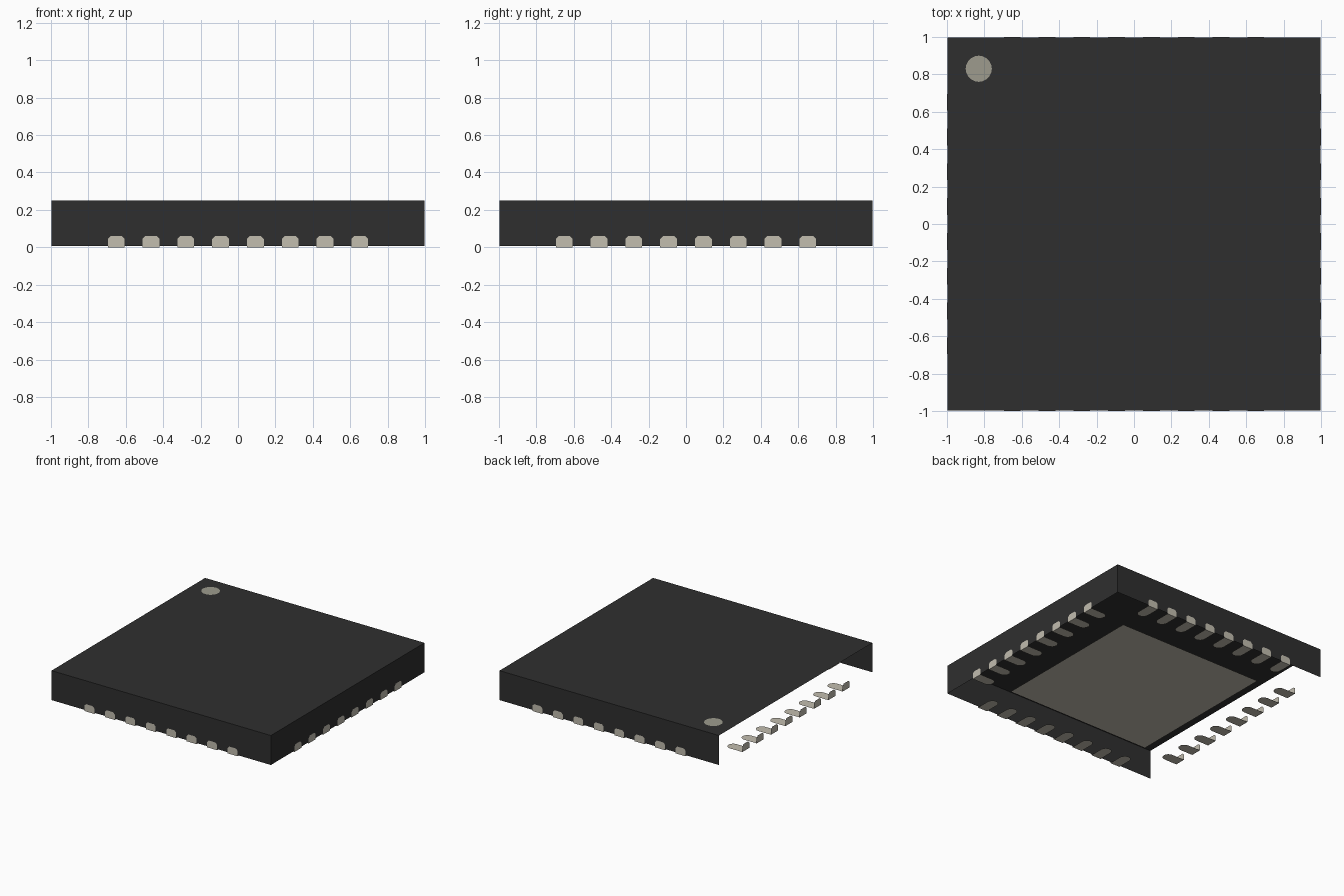
import bpy
import bmesh
from math import pi, cos, sin
from mathutils import Matrix

default = bpy.data.objects.get("Cube")
if default:
    bpy.data.objects.remove(default, do_unlink=True)


def material(name, rgb):
    mat = bpy.data.materials.new(name)
    mat.use_nodes = True
    mat.diffuse_color = (*rgb, 1)
    mat.node_tree.nodes["Principled BSDF"].inputs["Base Color"].default_value = (*rgb, 1)
    return mat


def finish(bm, name, mat):
    mesh = bpy.data.meshes.new(name)
    bm.to_mesh(mesh)
    bm.free()
    mesh.materials.append(mat)
    return mesh


def place(name, mesh):
    obj = bpy.data.objects.new(name, mesh)
    bpy.context.collection.objects.link(obj)
    return obj


def sheet(bm, points):
    return bm.faces.new([bm.verts.new(p) for p in points])


black = material("black resin", (0.028, 0.028, 0.028))
metal = material("tinned metal", (0.54, 0.51, 0.43))
marker = material("marker grey", (0.34, 0.33, 0.27))

HALF, TOP, GAP = 0.997, 0.25, 0.008

# Package shell: open underneath and on the -x side
bm = bmesh.new()
bmesh.ops.create_cube(bm, size=1, matrix=Matrix.Translation((0, 0, (TOP + GAP) / 2))
                      @ Matrix.Diagonal((2 * HALF, 2 * HALF, TOP - GAP, 1)))
bm.normal_update()
open_faces = [f for f in bm.faces if f.normal.z < -0.5 or f.normal.x < -0.5]
bmesh.ops.delete(bm, geom=open_faces, context='FACES')
place("package_shell", finish(bm, "package_shell", black))

# Round orientation marker on the top
bm = bmesh.new()
bmesh.ops.create_circle(bm, cap_ends=True, segments=20, radius=0.07,
                        matrix=Matrix.Translation((-0.83, 0.83, TOP + 0.002)))
place("corner_marker", finish(bm, "corner_marker", marker))

# Square thermal pad underneath, facing down
bm = bmesh.new()
p = 0.66
sheet(bm, [(-p, -p, 0), (-p, p, 0), (p, p, 0), (p, -p, 0)])
place("thermal_pad", finish(bm, "thermal_pad", metal))

# Contact: floor strip with a round inner end, and an upright tab with cut corners
W, H, LENGTH, CUT = 0.045, 0.06, 0.16, 0.015
bm = bmesh.new()
arc = [(W * cos(a), W * sin(a) - 1 + LENGTH - W) for a in (pi * i / 8 for i in range(9))]
outline = [(-W, -1), *reversed(arc), (W, -1)]
strip = sheet(bm, [(x, y, 0) for x, y in outline])
tab = sheet(bm, [(-W, -1, 0), (W, -1, 0), (W, -1, H - CUT), (W - CUT, -1, H),
                 (CUT - W, -1, H), (-W, -1, H - CUT)])
bm.normal_update()
if strip.normal.z > 0:
    strip.normal_flip()
if tab.normal.y > 0:
    tab.normal_flip()
bmesh.ops.remove_doubles(bm, verts=bm.verts, dist=0.0001)
contact = finish(bm, "contact", metal)

# Eight contacts along each of the four sides
for turn, side in enumerate(("front", "right", "back", "left")):
    for i in range(8):
        obj = place(f"{side}_contact_{i + 1}", contact)
        obj.matrix_world = (Matrix.Rotation(turn * pi / 2, 4, 'Z')
                            @ Matrix.Translation(((i - 3.5) * 0.186, 0, 0)))
